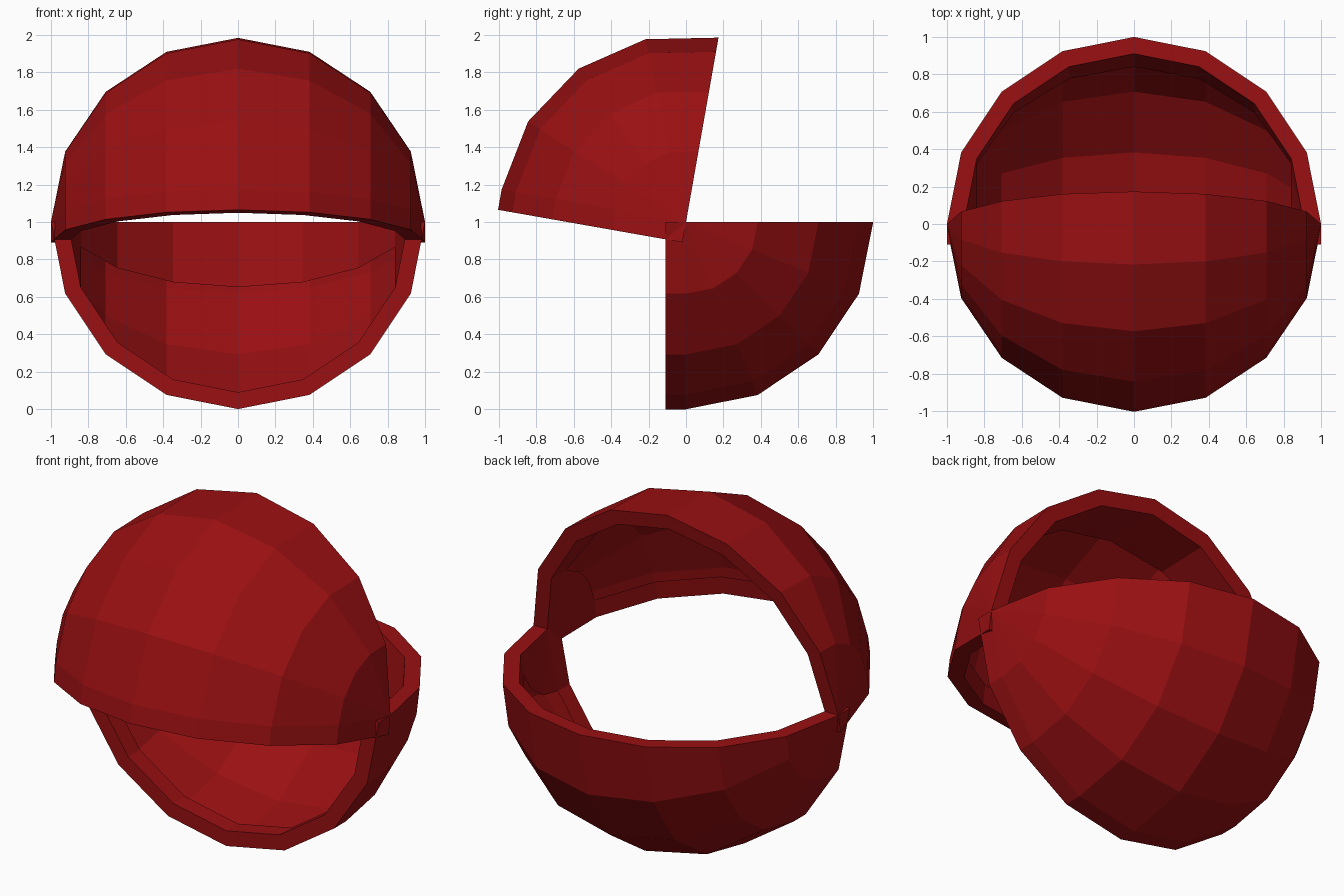
import bpy, bmesh, math

if "Cube" in bpy.data.objects:
    bpy.data.objects.remove(bpy.data.objects["Cube"])

STEP = math.radians(22.5)   # 16-sided sphere, poles on the x axis
INNER = 0.91                # inner rim radius
LIP = 0.11                  # straight extension past the quarter sphere

red = bpy.data.materials.new("dark_red")
red.diffuse_color = (0.32, 0.005, 0.006, 1)
red.use_nodes = True
red.node_tree.nodes["Principled BSDF"].inputs["Base Color"].default_value = red.diffuse_color


def quarter_shell(name, start_deg, turn):
    """Quarter sphere with a straight lip, a flat rim and a short inner return."""
    bm = bmesh.new()
    start = math.radians(start_deg)
    end = start + turn * math.pi / 2

    def point(radius, i, j):
        a = start + turn * STEP * min(i, 4)
        x = radius * math.cos(STEP * j)
        r = radius * math.sin(STEP * j)
        y, z = r * math.cos(a), r * math.sin(a)
        if i == 5:
            y += LIP * math.cos(end + turn * math.pi / 2)
            z += LIP * math.sin(end + turn * math.pi / 2)
        return (x, y, z + 1)

    cache = {}

    def vert(*key):
        co = point(*key)
        k = tuple(round(c, 4) + 0.0 for c in co)
        if k not in cache:
            cache[k] = bm.verts.new(co)
        return cache[k]

    def face(*keys):
        vs = list(dict.fromkeys(vert(*k) for k in keys))
        if len(vs) > 2:
            bm.faces.new(vs)

    # outer skin, and the inner skin only where it touches the rim or poles
    for i in range(5):
        for j in range(8):
            cell = [(i, j), (i + 1, j), (i + 1, j + 1), (i, j + 1)]
            face(*[(1, *c) for c in cell])
            if i in (0, 4) or j in (0, 7):
                face(*[(INNER, *c) for c in reversed(cell)])

    # flat rim joining both skins
    loop = ([(0, j) for j in range(9)] + [(4, 8)]
            + [(5, j) for j in range(8, -1, -1)] + [(4, 0)])
    for a, b in zip(loop, loop[1:] + loop[:1]):
        if point(1, *a) != point(1, *b) and vert(1, *a) != vert(1, *b):
            face((1, *a), (1, *b), (INNER, *b), (INNER, *a))

    bmesh.ops.recalc_face_normals(bm, faces=bm.faces[:])
    me = bpy.data.meshes.new(name)
    bm.to_mesh(me)
    bm.free()
    me.materials.append(red)
    ob = bpy.data.objects.new(name, me)
    bpy.context.collection.objects.link(ob)


quarter_shell("lower_shell", 0, -1)
quarter_shell("upper_shell", 80, 1)
